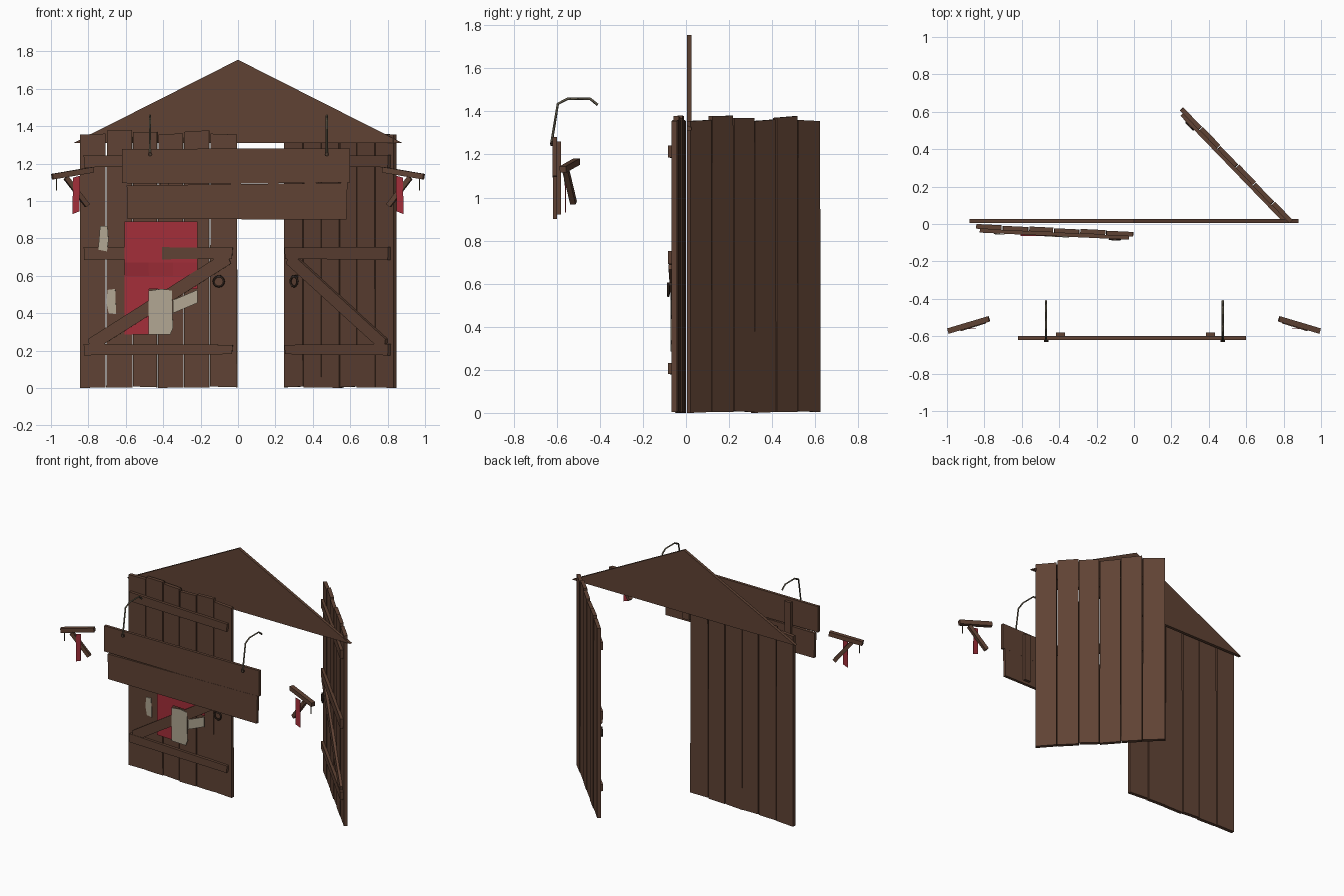
import bpy, bmesh, math
from mathutils import Matrix, Vector

if "Cube" in bpy.data.objects:
    bpy.data.objects.remove(bpy.data.objects["Cube"])


def material(name, r, g, b):
    m = bpy.data.materials.new(name)
    m.diffuse_color = (r, g, b, 1)
    m.use_nodes = True
    m.node_tree.nodes["Principled BSDF"].inputs["Base Color"].default_value = m.diffuse_color
    return m


WOOD = material("brown wood", 0.115, 0.055, 0.034)
RED = material("faded red", 0.37, 0.028, 0.042)
CREAM = material("torn cream paper", 0.44, 0.385, 0.29)
METAL = material("dull metal", 0.105, 0.09, 0.06)
IRON = material("dark iron", 0.045, 0.026, 0.018)


def finish(name, bm, mat):
    bmesh.ops.recalc_face_normals(bm, faces=bm.faces)
    me = bpy.data.meshes.new(name)
    bm.to_mesh(me)
    bm.free()
    me.materials.append(mat)
    ob = bpy.data.objects.new(name, me)
    bpy.context.collection.objects.link(ob)
    return ob


def slab(name, outline, y0, y1, mat=WOOD, place=Matrix()):
    """Outline in (x, z), extruded from y0 to y1."""
    bm = bmesh.new()
    a = [bm.verts.new(place @ Vector((x, y0, z))) for x, z in outline]
    b = [bm.verts.new(place @ Vector((x, y1, z))) for x, z in outline]
    bm.faces.new(a)
    bm.faces.new(b[::-1])
    n = len(a)
    for i in range(n):
        bm.faces.new((a[i], b[i], b[(i + 1) % n], a[(i + 1) % n]))
    return finish(name, bm, mat)


def rect(x0, x1, z0, z1):
    return [(x0, z0), (x1, z0), (x1, z1), (x0, z1)]


def beam(name, p, q, w, mat=WOOD):
    """Square bar from p to q."""
    p, q = Vector(p), Vector(q)
    bm = bmesh.new()
    rot = (q - p).to_track_quat('X', 'Z').to_matrix().to_4x4()
    bmesh.ops.create_cube(bm, size=1, matrix=Matrix.Translation((p + q) / 2) @ rot
                          @ Matrix.Diagonal(((q - p).length, w, w, 1)))
    return finish(name, bm, mat)


# Doors: local x runs from the hinge, front is -y
T = 0.025
EDGES = [0, 0.14, 0.284, 0.416, 0.557, 0.695, 0.845]
TOPS = [(1.355, 1.36), (1.378, 1.38), (1.37, 1.368), (1.355, 1.362), (1.37, 1.378), (1.36, 1.355)]


def door(side, place):
    for i, (t0, t1) in enumerate(TOPS):
        a, b = EDGES[i] + 0.002, EDGES[i + 1] - 0.002
        low = 0.004 * (i % 3)
        slab(f"{side}_door_plank_{i + 1}",
             [(a, low), (b, 0.004), (b - 0.002 * (i % 2), t1), (a + 0.003 * (i % 2), t0)],
             -T - 0.002 * (i % 2), -0.003 * (i % 2), WOOD, place)
    for i, (z0, z1) in enumerate([(0.175, 0.235), (0.685, 0.755), (1.18, 1.245)]):
        slab(f"{side}_door_batten_{i + 1}",
             [(0.025, z0), (0.815, z0 + 0.006), (0.82, z1 - 0.004), (0.022, z1)],
             -T - 0.02, -T, WOOD, place)
    slab(f"{side}_door_brace",
         [(0.05, 0.235), (0.13, 0.235), (0.81, 0.665), (0.80, 0.69), (0.72, 0.69), (0.045, 0.262)],
         -T - 0.018, -T, WOOD, place)
    # Ring handle
    bpy.ops.mesh.primitive_torus_add(major_segments=12, minor_segments=5,
                                     major_radius=0.027, minor_radius=0.006)
    ring = bpy.context.object
    ring.name = f"{side}_ring_handle"
    ring.data.transform(place @ Matrix.Translation((0.745, -T - 0.022, 0.57))
                        @ Matrix.Rotation(math.pi / 2, 4, 'X'))
    ring.data.materials.append(IRON)
    slab(f"{side}_handle_staple", rect(0.735, 0.755, 0.588, 0.605), -T - 0.028, -T, IRON, place)
    if side == "right":
        ring.data.flip_normals()


LEFT = Matrix.Translation((-0.845, 0, 0)) @ Matrix.Rotation(math.radians(-2.7), 4, 'Z')
RIGHT = (Matrix.Translation((0.85, 0.02, 0)) @ Matrix.Rotation(math.radians(-46), 4, 'Z')
         @ Matrix.Diagonal((-1, 1, 1, 1)))
door("left", LEFT)
door("right", RIGHT)

# Gable over the doorway
slab("gable", [(-0.88, 1.31), (0.88, 1.31), (0, 1.755)], 0.005, 0.026)

# Torn red poster, draped over the left part of the middle batten
cols = [0.24, 0.37, 0.50, 0.63]
rows = [0.89, 0.67, 0.60, 0.53, 0.285]
bm = bmesh.new()
grid = []
for z in rows:
    grid.append([])
    for u in cols:
        d = 0.027 - 0.035 * (u - 0.24) if z > 0.65 else 0.009
        grid[-1].append(bm.verts.new(LEFT @ Vector((u, -T - d, z))))
for r in range(4):
    for c in range(3):
        if r < 3 or c == 0:
            bm.faces.new((grid[r][c], grid[r + 1][c], grid[r + 1][c + 1], grid[r][c + 1]))
poster = finish("red_poster", bm, RED)
thick = poster.modifiers.new("thickness", 'SOLIDIFY')
thick.thickness = 0.002

# Cream paper scraps
slab("poster_torn_scrap", [(0.37, 0.285), (0.485, 0.285), (0.50, 0.32), (0.495, 0.52), (0.44, 0.53),
                           (0.37, 0.52)], -T - 0.024, -T - 0.02, CREAM, LEFT)
slab("poster_corner_scrap", [(0.50, 0.40), (0.63, 0.455), (0.63, 0.525), (0.50, 0.47)],
     -T - 0.016, -T - 0.012, CREAM, LEFT)
slab("upper_paper_scrap", [(0.10, 0.74), (0.147, 0.73), (0.155, 0.79), (0.15, 0.865), (0.11, 0.865)],
     -T - 0.025, -T - 0.021, CREAM, LEFT)
slab("lower_paper_scrap", [(0.155, 0.40), (0.195, 0.395), (0.19, 0.53), (0.15, 0.525), (0.143, 0.46)],
     -T - 0.006, -T - 0.001, CREAM, LEFT)

# Hanging sign: two boards and two cleats behind
slab("sign_upper_board", [(-0.62, 1.095), (0, 1.092), (0.60, 1.10), (0.60, 1.282), (-0.62, 1.278)],
     -0.62, -0.60)
slab("sign_lower_board", [(-0.59, 0.905), (0.58, 0.90), (0.585, 1.098), (0, 1.09), (-0.595, 1.083)],
     -0.618, -0.598)
for side, x in (("left", -0.393), ("right", 0.408)):
    slab(f"{side}_sign_cleat", rect(x - 0.024, x + 0.024, 0.92, 1.26), -0.60, -0.58)

# Sign hooks
for side, x in (("left", -0.47), ("right", 0.475)):
    cu = bpy.data.curves.new(f"{side}_sign_hook", 'CURVE')
    cu.dimensions = '3D'
    cu.bevel_depth = 0.006
    cu.bevel_resolution = 0
    cu.use_fill_caps = True
    path = [(-0.626, 1.245), (-0.595, 1.435), (-0.55, 1.458), (-0.445, 1.458), (-0.41, 1.43)]
    sp = cu.splines.new('POLY')
    sp.points.add(len(path) - 1)
    for pt, (y, z) in zip(sp.points, path):
        pt.co = (x, y, z, 1)
    cu.materials.append(METAL)
    hook = bpy.data.objects.new(f"{side}_sign_hook", cu)
    bpy.context.collection.objects.link(hook)
    bpy.ops.mesh.primitive_cylinder_add(vertices=8, radius=0.012, depth=0.012,
                                        location=(x, -0.624, 1.25), rotation=(math.pi / 2, 0, 0))
    bpy.context.object.name = f"{side}_hook_bolt"
    bpy.context.object.data.materials.append(IRON)

# Side brackets with a red rag and a hanging wire
for side, s in (("left", -1), ("right", 1)):
    beam(f"{side}_bracket_bar", (s * 0.993, -0.572, 1.13), (s * 0.775, -0.507, 1.167), 0.03)
    beam(f"{side}_bracket_brace", (s * 0.92, -0.558, 1.125), (s * 0.805, -0.522, 0.975), 0.026)
    slab(f"{side}_red_rag", [(s * 0.885, 0.93), (s * 0.847, 0.945), (s * 0.845, 1.135), (s * 0.882, 1.125)],
         -0.561, -0.558, RED)
    beam(f"{side}_hanging_wire", (s * 0.97, -0.565, 1.055), (s * 0.97, -0.565, 1.12), 0.004, METAL)
